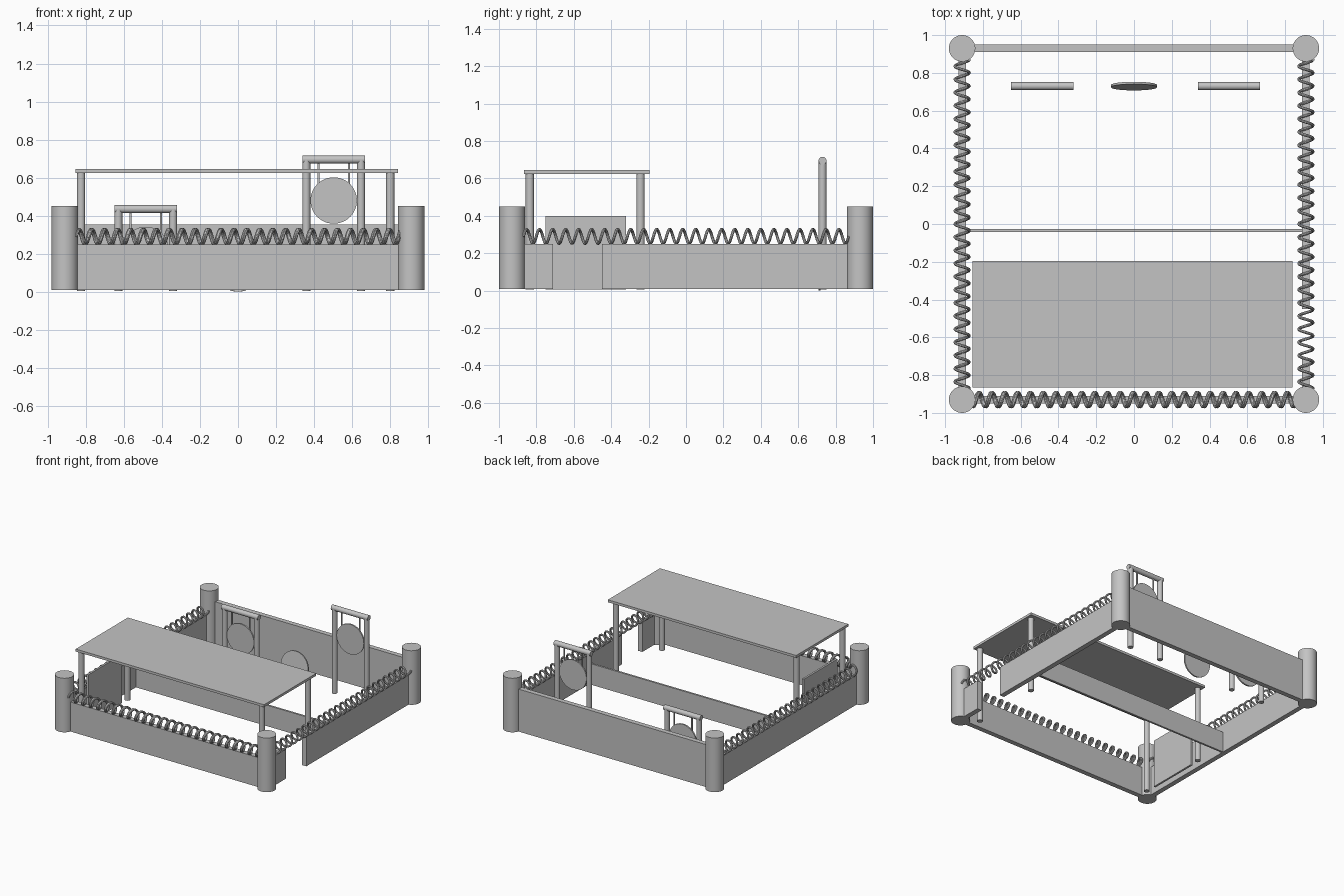
import bpy
import math
from mathutils import Vector

cube = bpy.data.objects.get("Cube")
if cube:
    bpy.data.objects.remove(cube, do_unlink=True)

GREY = (0.55, 0.55, 0.55, 1.0)
grey = bpy.data.materials.new("plain grey")
grey.use_nodes = True
grey.diffuse_color = GREY
grey.node_tree.nodes["Principled BSDF"].inputs["Base Color"].default_value = GREY


def finish(name, smooth=False):
    obj = bpy.context.object
    obj.name = name
    obj.data.materials.clear()
    obj.data.materials.append(grey)
    if smooth:
        bpy.ops.object.shade_smooth_by_angle(angle=math.radians(40))
    return obj


def box(name, x, y, z):
    """Box from (low, high) ranges on each axis."""
    bpy.ops.mesh.primitive_cube_add(size=1, location=[sum(r) / 2 for r in (x, y, z)])
    bpy.context.object.scale = [r[1] - r[0] for r in (x, y, z)]
    bpy.ops.object.transform_apply(location=False, rotation=False, scale=True)
    return finish(name)


def rod(name, start, end, radius, sides=24):
    """Cylinder between two points."""
    a, b = Vector(start), Vector(end)
    bpy.ops.mesh.primitive_cylinder_add(vertices=sides, radius=radius,
                                        depth=(b - a).length, location=(a + b) / 2)
    bpy.context.object.rotation_euler = (b - a).to_track_quat('Z', 'Y').to_euler()
    return finish(name, True)


def coil(name, start, end, turns=25, radius=0.038, phase=0.0):
    """Helical spring between two points."""
    a, b = Vector(start), Vector(end)
    side = (b - a).normalized().cross(Vector((0, 0, 1)))
    up = Vector((0, 0, 1))
    steps = turns * 14
    curve = bpy.data.curves.new(name, 'CURVE')
    curve.dimensions = '3D'
    curve.bevel_depth = 0.008
    curve.bevel_resolution = 2
    curve.use_fill_caps = True
    line = curve.splines.new('POLY')
    line.points.add(steps)
    for i, point in enumerate(line.points):
        t = i / steps
        angle = math.tau * turns * t + phase
        p = a.lerp(b, t) + radius * (side * math.cos(angle) + up * math.sin(angle))
        point.co = (*p, 1)
    obj = bpy.data.objects.new(name, curve)
    bpy.context.collection.objects.link(obj)
    bpy.ops.object.select_all(action='DESELECT')
    obj.select_set(True)
    bpy.context.view_layer.objects.active = obj
    bpy.ops.object.convert(target='MESH')
    finish(name, True)


PX, PY = 0.91, 0.93      # corner post centres
FLOOR, RAIL = 0.01, 0.25
HALF = 0.02              # half a wall's thickness

# Corner posts
for sx, side in ((-1, "right"), (1, "left")):
    for sy, end in ((-1, "front"), (1, "back")):
        rod(f"{end}_{side}_corner_post", (sx * PX, sy * PY, FLOOR),
            (sx * PX, sy * PY, 0.45), 0.07, 48)

# Walls, with an entrance gap on the left side
box("front_wall", (-PX, PX), (-PY - HALF, -PY + HALF), (FLOOR, RAIL))
box("back_wall", (-PX, PX), (PY - HALF, PY + HALF), (FLOOR, 0.355))
box("right_wall", (-PX - HALF, -PX + HALF), (-PY, PY), (FLOOR, RAIL))
box("left_wall", (PX - HALF, PX + HALF), (-0.45, PY), (FLOOR, RAIL))
box("left_wall_stub", (PX - HALF, PX + HALF), (-PY, -0.71), (FLOOR, RAIL))
box("dividing_wall", (-0.89, 0.89), (-0.042, -0.026), (FLOOR, 0.18))

# Springs along the wall tops
SPRING_Z = 0.29
for sx, side in ((-1, "right"), (1, "left")):
    coil(f"{side}_spring", (sx * PX, -0.87, SPRING_Z), (sx * PX, 0.87, SPRING_Z))
for part, phase in (("outer", 0.0), ("inner", 0.8)):
    coil(f"front_{part}_spring", (-0.85, -PY, SPRING_Z), (0.85, -PY, SPRING_Z), phase=phase)

# Table with four legs and a standing side panel
box("table_top", (-0.855, 0.84), (-0.865, -0.195), (0.625, 0.645))
for x, side in ((-0.825, "right"), (0.80, "left")):
    for y, end in ((-0.835, "front"), (-0.243, "back")):
        rod(f"{end}_{side}_table_leg", (x, y, 0.005), (x, y, 0.63), 0.022)
box("side_panel", (-0.838, -0.822), (-0.75, -0.32), (0.005, 0.40))


def disc(name, x, y, z, tilt=0.0):
    lean = Vector((0, math.cos(tilt), -math.sin(tilt))) * 0.006
    centre = Vector((x, y, z))
    rod(name, centre - lean, centre + lean, 0.122, 48)


# Hanging discs in frames, and one loose disc leaning back between them
GY = 0.73
for side, x, top in (("right", -0.485, 0.435), ("left", 0.503, 0.695)):
    rod(f"{side}_frame_bar", (x - 0.165, GY, top), (x + 0.165, GY, top), 0.021)
    for s, edge in ((-1, "outer_a"), (1, "outer_b")):
        rod(f"{side}_frame_post_{edge}", (x + s * 0.144, GY, 0.005),
            (x + s * 0.144, GY, top), 0.021)
        rod(f"{side}_hanger_{edge}", (x + s * 0.08, GY, top - 0.14),
            (x + s * 0.08, GY, top), 0.006, 12)
    disc(f"{side}_hanging_disc", x, GY, top - 0.215)
disc("loose_disc", 0, GY, 0.122, math.radians(8))
